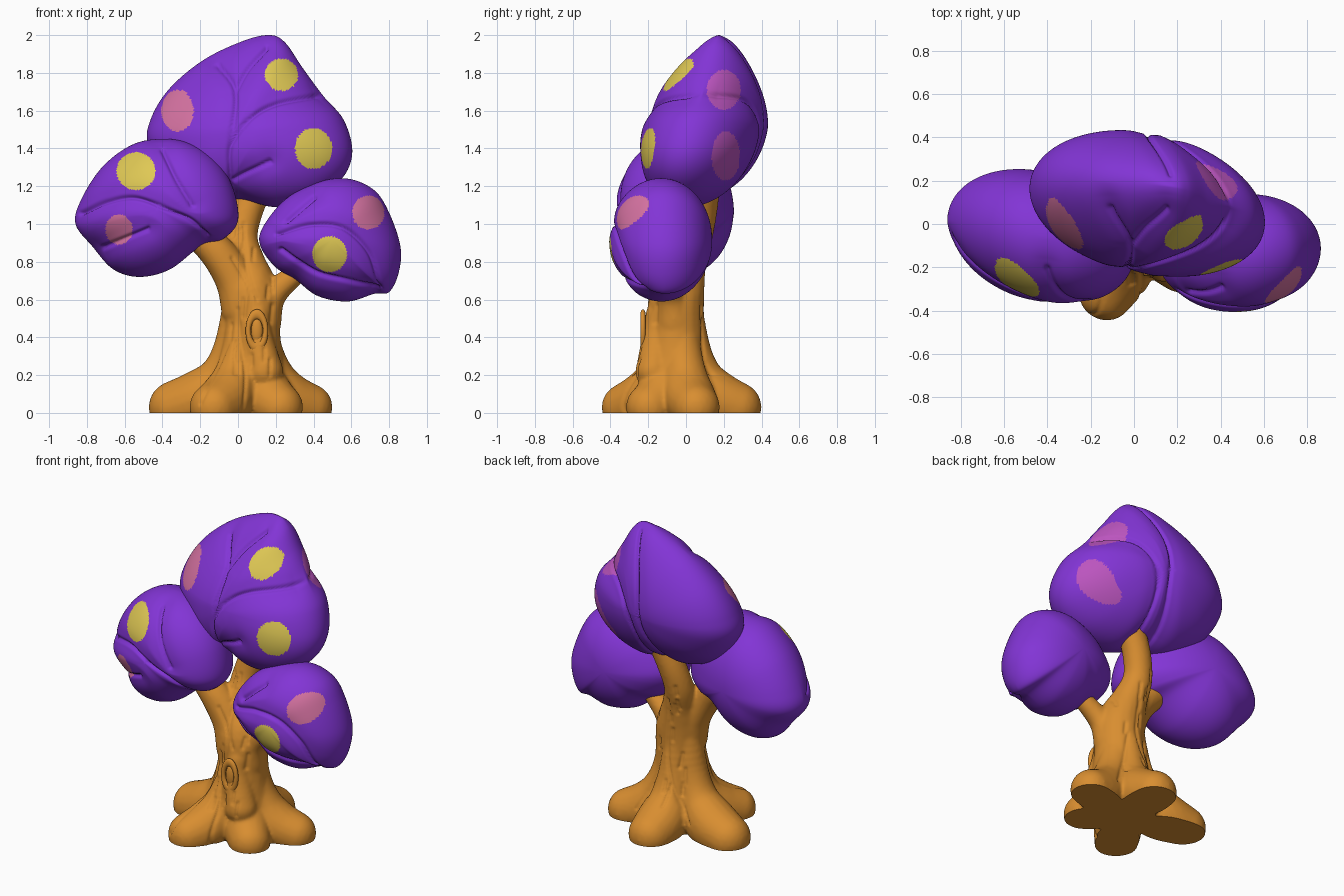
import bpy, bmesh, math, random
from mathutils import Vector, Matrix
from mathutils.kdtree import KDTree

if "Cube" in bpy.data.objects:
    bpy.data.objects.remove(bpy.data.objects["Cube"])

random.seed(4)


def material(name, rgb):
    m = bpy.data.materials.new(name)
    m.diffuse_color = (*rgb, 1)
    m.use_nodes = True
    m.node_tree.nodes["Principled BSDF"].inputs["Base Color"].default_value = m.diffuse_color
    return m


PURPLE = material("purple leaves", (0.225, 0.035, 0.67))
YELLOW = material("yellow spot", (0.74, 0.58, 0.09))
PINK = material("pink spot", (0.67, 0.17, 0.36))
ORCHID = material("orchid spot", (0.50, 0.09, 0.52))
BARK = material("orange bark", (0.69, 0.27, 0.03))


def spline(pts, n, closed=False):
    """Catmull-Rom points, n per span."""
    k, out = len(pts), []
    P = [Vector(p) for p in pts]
    at = (lambda i: P[i % k]) if closed else (lambda i: P[max(0, min(k - 1, i))])
    for i in range(k if closed else k - 1):
        a, b, c, d = at(i - 1), at(i), at(i + 1), at(i + 2)
        for j in range(n):
            t = j / n
            out.append(0.5 * (2 * b + (c - a) * t + (2 * a - 5 * b + 4 * c - d) * t * t
                              + (3 * b - a - 3 * c + d) * t ** 3))
    return out if closed else out + [P[-1]]


def carve(bm, lines, side, deep, wide, soft):
    """Press grooves, drawn in (x, z), into the front (-1) or back (+1)."""
    pts = [p for l in lines for p in spline(l, 40)]
    kd = KDTree(len(pts))
    for i, p in enumerate(pts):
        kd.insert((p[0], 0, p[1]), i)
    kd.balance()
    bm.normal_update()
    moves = []
    for v in bm.verts:
        w = min(1, max(0, v.normal.y * side * 2.5))
        if w > 0:
            d = kd.find((v.co.x, 0, v.co.z))[2]
            h = deep * math.exp(-(d / wide) ** 2) + soft * math.exp(-(d / 0.06) ** 2)
            moves.append((v, v.normal * (-h * w)))
    for v, m in moves:
        v.co += m


def finish(bm, name, mats):
    bm.normal_update()
    me = bpy.data.meshes.new(name)
    bm.to_mesh(me)
    bm.free()
    for m in mats:
        me.materials.append(m)
    ob = bpy.data.objects.new(name, me)
    bpy.context.collection.objects.link(ob)
    return ob


def foliage(name, outline, centre, depth, lean, front, back, spots, taper=0):
    """Inflate a front outline into a leafy cushion, crease it and spot it."""
    N, M = 16, 110
    cx, cy, cz = centre
    rim = spline(outline, N, True)
    bm = bmesh.new()

    def vert(p, phi):
        dx, dz = (p[0] - cx) * math.cos(phi), (p[1] - cz) * math.cos(phi)
        thick = depth * (1 - taper * max(0, dz / 0.5) ** 1.5)
        return bm.verts.new((cx + dx, cy + lean[0] * dx + lean[1] * dz + thick * math.sin(phi), cz + dz))

    rings = [[vert(p, math.pi * (j / M - 0.5)) for p in rim] for j in range(1, M)]
    k = len(rim)
    for a, b in zip(rings, rings[1:]):
        for i in range(k):
            bm.faces.new((a[i], a[(i + 1) % k], b[(i + 1) % k], b[i]))
    for ring, phi in ((rings[0], -math.pi / 2), (rings[-1], math.pi / 2)):
        pole = vert(rim[0], phi)
        for i in range(k):
            bm.faces.new((pole, ring[i], ring[(i + 1) % k]))
    bmesh.ops.recalc_face_normals(bm, faces=bm.faces)
    carve(bm, front, -1, 0.018, 0.011, 0.014)
    if back:
        carve(bm, back, 1, 0.016, 0.012, 0.012)
    bm.normal_update()
    for f in bm.faces:
        f.smooth = True
        c, n = f.calc_center_median(), f.normal
        for view, u, z, ru, rz, idx in spots:
            q, facing = (c.x, -n.y) if view == "front" else (c.y, n.x)
            if facing > 0.05 and ((q - u) / ru) ** 2 + ((c.z - z) / rz) ** 2 < 1:
                f.material_index = idx
    return finish(bm, name, (PURPLE, YELLOW, PINK, ORCHID))


# Three leafy cushions
foliage("top_foliage",
        [(.17, 2.0), (.03, 1.97), (-.18, 1.87), (-.36, 1.72), (-.46, 1.56), (-.475, 1.42), (-.36, 1.24),
         (-.17, 1.14), (.02, 1.13), (.2, 1.09), (.4, 1.13), (.55, 1.24), (.605, 1.38), (.56, 1.55),
         (.45, 1.68), (.34, 1.83), (.25, 1.96)],
        (.05, .1, 1.5), .325, (-.13, .18),
        [[(-.11, 1.85), (-.02, 1.72), (-.03, 1.5), (-.05, 1.35), (-.03, 1.14)],
         [(-.02, 1.7), (.05, 1.83), (.15, 1.94)],
         [(-.04, 1.42), (.05, 1.55), (.2, 1.64), (.45, 1.69)],
         [(-.03, 1.22), (.05, 1.27), (.17, 1.33)]],
        [[(.17, 1.97), (.08, 1.7), (.05, 1.4), (-.02, 1.13)],
         [(.45, 1.69), (.26, 1.64), (.14, 1.45), (.1, 1.12)]],
        [("front", -.32, 1.60, .085, .11, 2), ("front", .23, 1.79, .088, .085, 1),
         ("front", .40, 1.40, .098, .108, 1), ("right", .20, 1.71, .09, .105, 3),
         ("right", .21, 1.36, .075, .13, 3)], taper=.38)
foliage("left_foliage",
        [(-.42, 1.45), (-.57, 1.415), (-.72, 1.3), (-.83, 1.13), (-.86, 1.0), (-.77, .88), (-.66, .76),
         (-.52, .72), (-.36, .76), (-.2, .88), (-.08, .92), (0, 1.02), (-.03, 1.2), (-.12, 1.34), (-.26, 1.43)],
        (-.43, -.06, 1.08), .305, (-.17, 0),
        [[(-.84, 1.06), (-.7, 1.12), (-.55, 1.14), (-.38, 1.08), (-.25, 1.02), (-.16, .93)],
         [(-.4, 1.4), (-.33, 1.25), (-.24, 1.1)],
         [(-.72, .87), (-.58, .93), (-.48, .97)]], [],
        [("front", -.54, 1.28, .103, .1, 1), ("front", -.63, .97, .072, .08, 2)])
foliage("right_foliage",
        [(.58, 1.24), (.42, 1.22), (.25, 1.13), (.13, .98), (.12, .88), (.2, .77), (.3, .71), (.42, .62),
         (.58, .59), (.72, .63), (.8, .64), (.85, .74), (.86, .88), (.8, 1.06), (.72, 1.18)],
        (.5, -.135, .92), .272, (.06, 0),
        [[(.2, .95), (.38, 1.0), (.56, .98), (.7, .85), (.76, .66)],
         [(.22, .86), (.4, .74), (.6, .69), (.74, .65)],
         [(.25, 1.02), (.4, 1.15)]], [],
        [("front", .69, 1.06, .085, .09, 2), ("front", .485, .84, .092, .095, 1)])

# Trunk, branches and roots as (x, y, z, radius) paths
paths = [
    [(.06, -.03, .1, .22), (.07, -.05, .28, .17), (.075, -.05, .42, .15), (.07, -.05, .62, .15),
     (.04, 0, .78, .11), (.015, .05, .92, .09), (.045, .08, 1.06, .085), (.11, .1, 1.22, .085)],  # main stem
    [(.04, -.06, .55, .13), (-.01, -.06, .7, .11), (-.11, -.07, .85, .095), (-.26, -.06, 1.0, .085)],  # left branch
    [(.12, -.06, .48, .11), (.18, -.08, .62, .075), (.31, -.1, .74, .058), (.45, -.12, .86, .06)],  # right branch
    [(.1, -.14, .52, .075), (.1, -.15, .4, .085), (.14, -.17, .22, .1)],              # knot ridge
]
hub = Vector((.06, -.04))
for tip, r0 in (((-.2, -.425), .13), ((.31, -.28), .125), ((.495, .09), .125),
                ((.07, .4), .135), ((-.47, .08), .14)):
    arm = Vector(tip) - hub
    arm -= arm.normalized() * r0
    paths.append([(*(hub + arm * f), z, r) for f, z, r in
                  ((1, .03, r0), (.65, .075, r0 * 1.12), (.38, .18, .125), (.22, .34, .105), (.12, .6, .09))])
bm = bmesh.new()
for path in paths:
    for x, y, z, r in spline(path, 7):
        bmesh.ops.create_icosphere(bm, subdivisions=3, radius=r, matrix=Matrix.Translation((x, y, z)))
trunk = finish(bm, "trunk", [BARK])

# Fuse into one skin
remesh = trunk.modifiers.new("fuse", 'REMESH')
remesh.mode, remesh.voxel_size = 'VOXEL', 0.0105
relax = trunk.modifiers.new("relax", 'SMOOTH')
relax.factor, relax.iterations = 0.5, 8
fused = bpy.data.meshes.new_from_object(trunk.evaluated_get(bpy.context.evaluated_depsgraph_get()))
trunk.modifiers.clear()

# Bark grooves and flat underside
bm = bmesh.new()
bm.from_mesh(fused)
main_lines = {-1: [[(.03, 0), (.04, .2), (.01, .4), (.0, .55)], [(.05, .5), (.06, .65), (-.03, .82)],
                   [(.1, .6), (.05, .75), (.03, 1.0)], [(-.2, .05), (-.12, .22), (-.04, .4)]],
              1: [[(-.13, .1), (0, .3), (.06, .5), (.05, .7)], [(.25, .1), (.16, .3), (.12, .5)]]}
for side, lines in main_lines.items():
    for i in range(12):
        x, z = random.uniform(-.06, .2), random.uniform(.15, .72)
        lines.append([(x, z), (x + random.uniform(-.01, .01), z + random.uniform(.05, .1))])
    for i in range(4):
        x, z = random.uniform(-.03, .08), random.uniform(.75, 1.05)
        lines.append([(x, z), (x + .005, z + .06)])
    carve(bm, lines, side, 0.009, 0.009, 0.002)
for f in bm.faces:
    f.smooth = True
cut = bmesh.ops.bisect_plane(bm, geom=bm.verts[:] + bm.edges[:] + bm.faces[:], dist=1e-5,
                             plane_co=(0, 0, 0), plane_no=(0, 0, 1), clear_inner=True)
rim = [e for e in cut["geom_cut"] if isinstance(e, bmesh.types.BMEdge)]
bmesh.ops.triangle_fill(bm, edges=rim, use_beauty=True, normal=(0, 0, -1))
for e in rim:
    e.smooth = False
bmesh.ops.recalc_face_normals(bm, faces=bm.faces)
bm.to_mesh(trunk.data)
bm.free()
for p in trunk.data.polygons:
    p.material_index = 0

# Oval knot on the trunk front: a ring around a flat boss
bpy.ops.mesh.primitive_torus_add(major_radius=.046, minor_radius=.014, major_segments=40, minor_segments=10,
                                 location=(.1, -.228, .435), rotation=(math.pi / 2, 0, 0))
ring = bpy.context.object
ring.name, ring.scale = "knot_ring", (1, 1.9, 1)
bpy.ops.mesh.primitive_uv_sphere_add(segments=24, ring_count=12, radius=1, location=(.1, -.222, .435))
boss = bpy.context.object
boss.name, boss.scale = "knot_boss", (.03, .018, .066)
for ob in (ring, boss):
    ob.data.materials.append(BARK)
    ob.data.polygons.foreach_set("use_smooth", [True] * len(ob.data.polygons))
